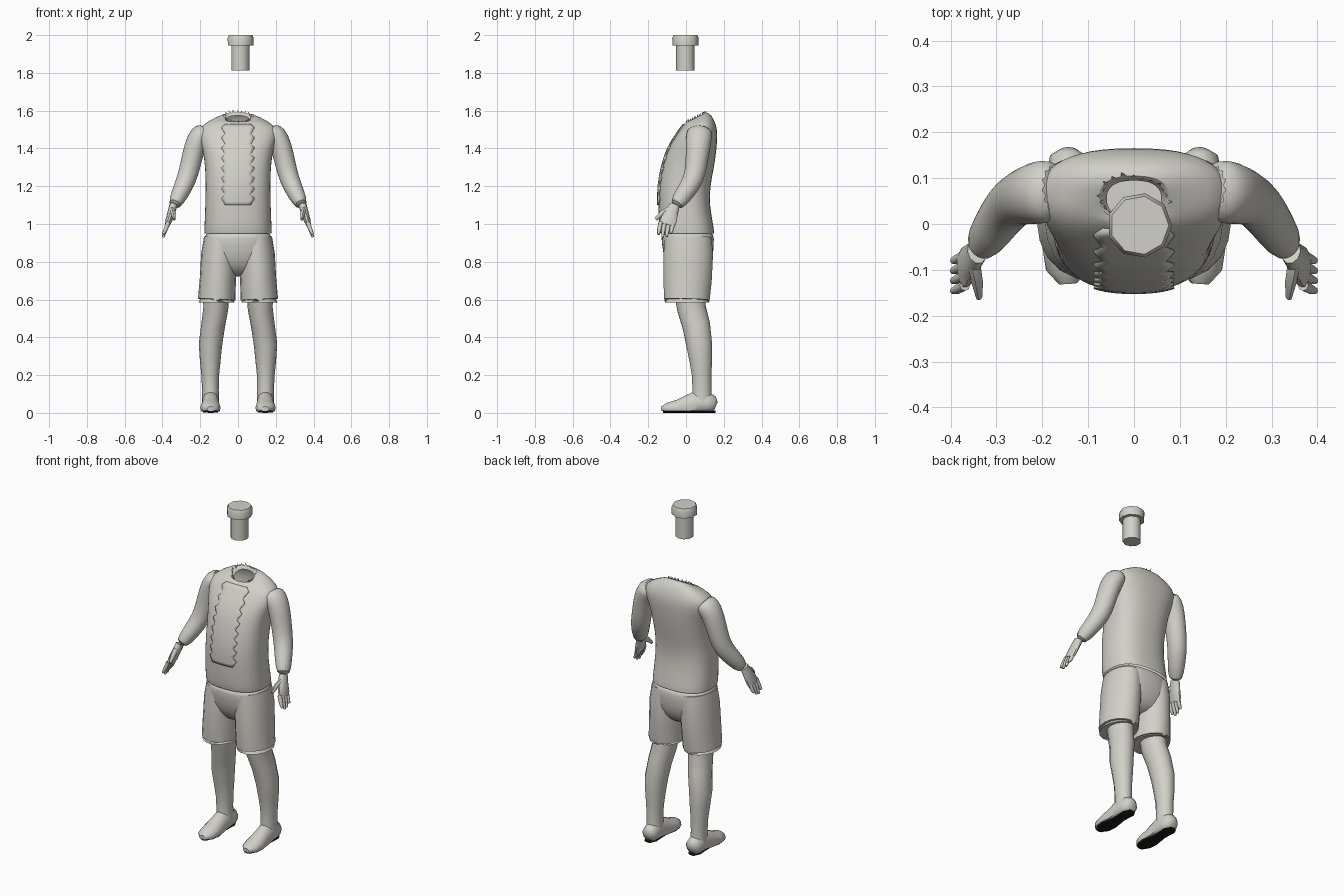
import bpy, bmesh, math, random
from mathutils import Vector
from mathutils.bvhtree import BVHTree

random.seed(4)
if "Cube" in bpy.data.objects:
    bpy.data.objects.remove(bpy.data.objects["Cube"])


def material(name, colour):
    m = bpy.data.materials.new(name)
    m.use_nodes = True
    m.diffuse_color = colour
    m.node_tree.nodes["Principled BSDF"].inputs["Base Color"].default_value = colour
    return m


GREY = material("warm light grey", (0.64, 0.63, 0.58, 1))
BLACK = material("black sole", (0.01, 0.01, 0.01, 1))


def finish(name, verts, faces, mat=GREY, subdiv=0, angle=50):
    """Make a mesh object, with outward normals and smooth shading."""
    mesh = bpy.data.meshes.new(name)
    mesh.from_pydata(verts, [], faces)
    bm = bmesh.new()
    bm.from_mesh(mesh)
    bmesh.ops.recalc_face_normals(bm, faces=bm.faces)
    bm.to_mesh(mesh)
    bm.free()
    ob = bpy.data.objects.new(name, mesh)
    bpy.context.collection.objects.link(ob)
    mesh.materials.append(mat)
    if subdiv:
        mod = ob.modifiers.new("round", "SUBSURF")
        mod.levels = mod.render_levels = subdiv
    bpy.ops.object.select_all(action="DESELECT")
    ob.select_set(True)
    bpy.context.view_layer.objects.active = ob
    bpy.ops.object.shade_smooth_by_angle(angle=math.radians(angle))
    return ob


def skin(rings, caps):
    """Join equal rings of points into a tube; caps = (first, last)."""
    n = len(rings[0])
    verts = [p for r in rings for p in r]
    faces = [(i * n + j, i * n + (j + 1) % n, (i + 1) * n + (j + 1) % n, (i + 1) * n + j)
             for i in range(len(rings) - 1) for j in range(n)]
    if caps[0]:
        faces.append(tuple(range(n)))
    if caps[1]:
        faces.append(tuple(range(len(verts) - n, len(verts))))
    return verts, faces


def power(v, p):
    return math.copysign(abs(v) ** p, v)


def body(name, rows, sides, caps, p=0.8, **kw):
    """Level rings: height, front y, back y, half width, forward slope."""
    rings = []
    for z, front, back, half, slope in rows:
        mid, depth = (front + back) / 2, (back - front) / 2
        ring = []
        for k in range(sides):
            a = math.tau * (k + 0.5) / sides
            y = depth * power(math.sin(a), p)
            ring.append((half * power(math.cos(a), p), mid + y, z + slope * y))
        rings.append(ring)
    return finish(name, *skin(rings, caps), **kw)


def limb(name, side, path, sides=12, up=(0, 1, 0), caps=(True, True), floor=0.0, **kw):
    """Tube along a path of x, y, z, width, depth; side = -1 mirrors it."""
    pts = [Vector(q[:3]) for q in path]
    rings = []
    for i, q in enumerate(path):
        t = (pts[min(i + 1, len(pts) - 1)] - pts[max(i - 1, 0)]).normalized()
        u = Vector(up)
        u = (u - t * u.dot(t)).normalized()
        v = t.cross(u)
        ring = []
        for k in range(sides):
            a = math.tau * k / sides
            c = pts[i] + v * (q[3] * math.cos(a)) + u * (q[4] * math.sin(a))
            ring.append((c.x * side, c.y, max(c.z, floor)))
        rings.append(ring)
    return finish(name, *skin(rings, caps), **kw)


# Shirt body
shirt = body("shirt_body", [
    (0.95, -0.135, 0.15, 0.178, 0), (0.97, -0.142, 0.15, 0.18, 0),
    (1.1, -0.148, 0.125, 0.174, 0), (1.2, -0.148, 0.128, 0.172, 0),
    (1.3, -0.13, 0.15, 0.174, 0), (1.4, -0.1, 0.163, 0.188, 0),
    (1.47, -0.055, 0.168, 0.212, 0), (1.52, -0.02, 0.163, 0.205, 0),
    (1.562, 0, 0.135, 0.12, 0.3), (1.57, 0.01, 0.1, 0.07, 0.6),
    (1.55, 0.015, 0.095, 0.06, 0.6)], 24, (False, False), subdiv=1, angle=70)

# Front panel with jagged edges, laid just over the shirt
tree = BVHTree.FromObject(shirt, bpy.context.evaluated_depsgraph_get())
rows, cols = 25, 8
verts = []
for i in range(rows):
    z = 1.1 + 0.43 * i / (rows - 1)
    tooth = 0.02 * (i % 3) / 2 - 0.01
    half = 0.078 + (tooth if i not in (0, rows - 1) else -0.01)
    for j in range(cols + 1):
        x = -half + 2 * half * j / cols
        hit = tree.ray_cast(Vector((x, -1, z)), Vector((0, 1, 0)))[0]
        verts.append((x, (hit.y if hit else 0) - 0.007, z))
w = cols + 1
quads = [(i * w + j, i * w + j + 1, (i + 1) * w + j + 1, (i + 1) * w + j)
         for i in range(rows - 1) for j in range(cols)]
panel = finish("front_panel", verts, quads)
panel.modifiers.new("thickness", "SOLIDIFY").thickness = 0.006

# Ragged collar: points round the neck opening
verts, faces = [], []
teeth = 22
for k in range(teeth):
    a = math.tau * k / teeth
    b = a + math.tau / teeth * 1.1
    reach = random.uniform(1.0, 1.4)
    for ang, r, lift in ((a, 1, -0.012), (b, 1, -0.012), ((a + b) / 2, reach, 0.008)):
        y = 0.045 * math.sin(ang) * r
        verts.append((0.068 * math.cos(ang) * r, 0.055 + y, 1.57 + 0.5 * y + lift))
    faces.append((3 * k, 3 * k + 1, 3 * k + 2))
finish("ragged_collar", verts, faces)

# Shorts waist and seat
body("shorts_seat", [
    (0.965, -0.132, 0.145, 0.172, 0), (0.93, -0.132, 0.15, 0.182, 0),
    (0.85, -0.125, 0.148, 0.188, 0), (0.78, -0.1, 0.13, 0.17, 0),
    (0.72, -0.05, 0.08, 0.09, 0)], 20, (True, True), subdiv=1, angle=70)

for side, word in ((1, "left"), (-1, "right")):
    # Shorts leg, turned in at the hem
    limb(word + "_shorts_leg", side, [
        (0.095, 0.012, 0.93, 0.085, 0.125), (0.1, 0.012, 0.84, 0.095, 0.133),
        (0.107, 0.008, 0.7, 0.096, 0.13), (0.113, 0.005, 0.6, 0.099, 0.122),
        (0.113, 0.005, 0.585, 0.096, 0.118), (0.113, 0.005, 0.605, 0.085, 0.105)],
        sides=18, subdiv=0)

    # Leg with knee and calf
    limb(word + "_leg", side, [
        (0.115, 0.02, 0.64, 0.07, 0.085), (0.118, 0.03, 0.55, 0.066, 0.078),
        (0.132, 0.055, 0.46, 0.063, 0.075), (0.146, 0.07, 0.36, 0.062, 0.07),
        (0.147, 0.078, 0.28, 0.055, 0.062), (0.147, 0.083, 0.2, 0.047, 0.053),
        (0.146, 0.084, 0.12, 0.044, 0.051), (0.145, 0.085, 0.06, 0.045, 0.055)], sides=14)

    # Shoe and its dark sole
    limb(word + "_shoe", side, [
        (0.143, 0.16, 0.04, 0.02, 0.02), (0.143, 0.148, 0.045, 0.04, 0.045),
        (0.145, 0.11, 0.05, 0.046, 0.065), (0.145, 0.06, 0.048, 0.046, 0.07),
        (0.145, 0.01, 0.035, 0.048, 0.06), (0.146, -0.05, 0.026, 0.054, 0.042),
        (0.146, -0.1, 0.022, 0.046, 0.032), (0.144, -0.13, 0.02, 0.02, 0.014)],
        sides=14, up=(0, 0, 1), floor=0.009)
    sole = [(0.155, 0.022), (0.125, 0.038), (0.08, 0.035), (0.03, 0.034),
            (-0.04, 0.048), (-0.09, 0.042), (-0.122, 0.02)]
    limb(word + "_sole", side, [(0.145, y, 0.006, h, 0.006) for y, h in sole],
         sides=8, up=(0, 0, 1), mat=BLACK)

    # Sleeve
    limb(word + "_sleeve", side, [
        (0.165, 0.075, 1.5, 0.045, 0.065), (0.2, 0.07, 1.475, 0.062, 0.073),
        (0.23, 0.064, 1.41, 0.058, 0.066), (0.25, 0.056, 1.32, 0.056, 0.06),
        (0.272, 0.042, 1.235, 0.054, 0.057), (0.305, -0.005, 1.165, 0.048, 0.05),
        (0.342, -0.06, 1.09, 0.036, 0.042)], sides=14, subdiv=1, angle=70)

    # Palm, fingers and thumb
    limb(word + "_palm", side, [
        (0.342, -0.06, 1.1, 0.022, 0.028), (0.352, -0.075, 1.065, 0.02, 0.036),
        (0.366, -0.092, 1.02, 0.018, 0.045), (0.374, -0.1, 0.995, 0.013, 0.042)], sides=10)
    for n in range(4):
        y, tip = -0.134 + 0.022 * n, (0.945, 0.93, 0.934, 0.95)[n]
        limb(f"{word}_finger_{n + 1}", side, [
            (0.369, y, 1.01, 0.012, 0.012), (0.384, y - 0.008, 0.97, 0.011, 0.011),
            (0.396, y - 0.012, tip, 0.006, 0.007)], sides=8)
    limb(word + "_thumb", side, [
        (0.348, -0.09, 1.075, 0.014, 0.018), (0.342, -0.128, 1.055, 0.013, 0.015),
        (0.338, -0.16, 1.025, 0.007, 0.009)], sides=8)

# Floating post with a wider cap above the neck
post = [(1.812, 0.05), (1.945, 0.05), (1.945, 0.07), (1.985, 0.071), (2.0, 0.064)]
rings = [[(0.012 + r * math.cos(math.tau * k / 9), -0.003 + r * math.sin(math.tau * k / 9), z)
          for k in range(9)] for z, r in post]
finish("head_post", *skin(rings, (True, True)))
